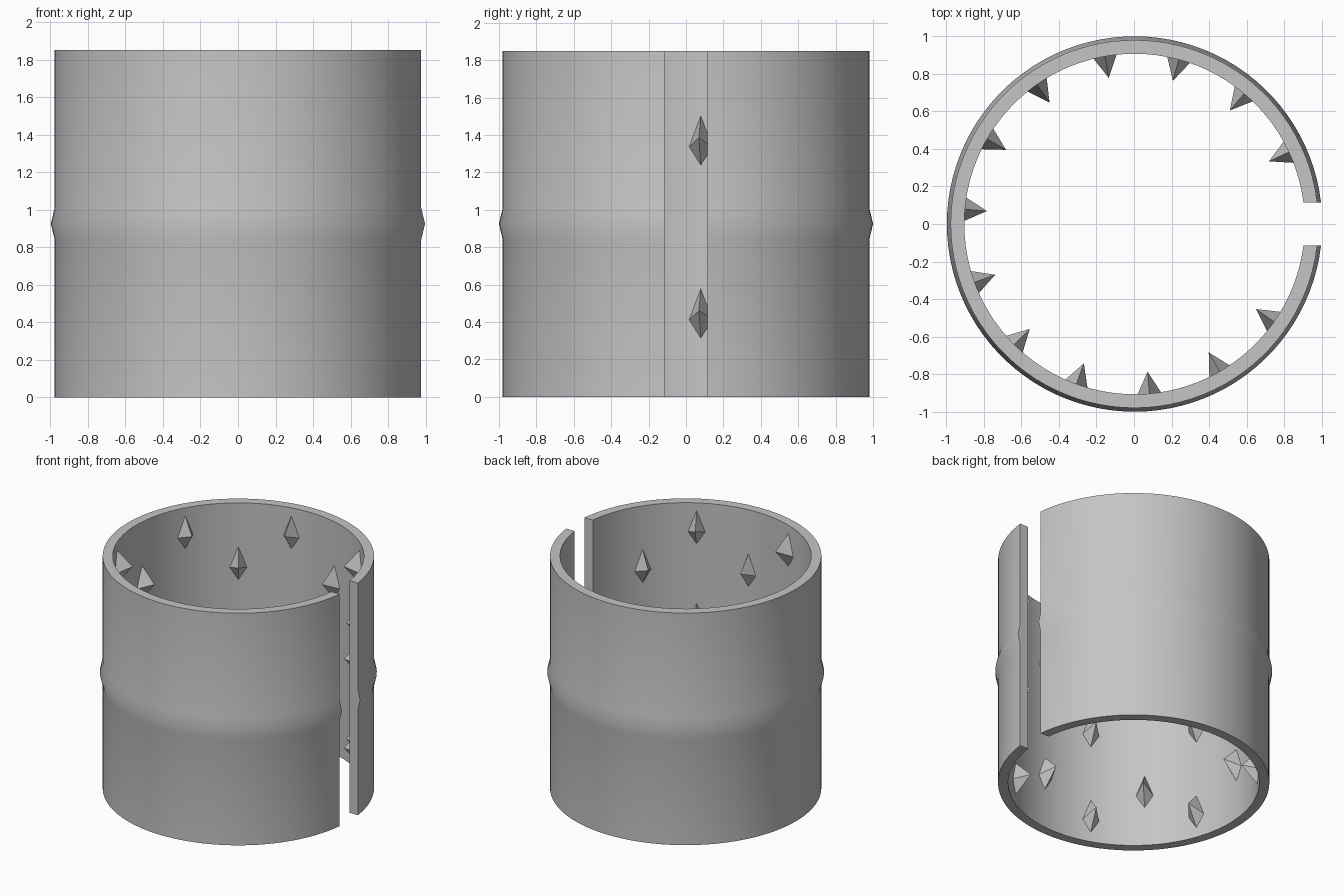
import bpy, bmesh
from math import sin, cos, asin, pi, radians

cube = bpy.data.objects.get("Cube")
if cube:
    bpy.data.objects.remove(cube, do_unlink=True)

HEIGHT = 1.85
MID = HEIGHT / 2
INNER, OUTER, RIDGE = 0.907, 0.98, 1.0
HALF_GAP = 0.115
SHIFT = 0.003          # the slot trims one side, so recentre
SEGMENTS = 96

grey = bpy.data.materials.new("plain grey")
grey.diffuse_color = (0.56, 0.56, 0.56, 1)
grey.use_nodes = True
grey.node_tree.nodes["Principled BSDF"].inputs["Base Color"].default_value = grey.diffuse_color


def finish(bm, name):
    bmesh.ops.recalc_face_normals(bm, faces=bm.faces)
    mesh = bpy.data.meshes.new(name)
    bm.to_mesh(mesh)
    bm.free()
    mesh.materials.append(grey)
    obj = bpy.data.objects.new(name, mesh)
    obj.location.x = SHIFT
    bpy.context.collection.objects.link(obj)
    return obj


# Slotted sleeve: wall section swept round, with parallel slot faces
profile = [(INNER, 0), (OUTER, 0), (OUTER, MID - 0.085), (RIDGE, MID),
           (OUTER, MID + 0.085), (OUTER, HEIGHT), (INNER, HEIGHT)]
bm = bmesh.new()
rings = []
for i in range(SEGMENTS + 1):
    ring = []
    for r, z in profile:
        start = asin(HALF_GAP / r)
        a = start + (2 * pi - 2 * start) * i / SEGMENTS
        ring.append(bm.verts.new((r * cos(a), r * sin(a), z)))
    rings.append(ring)
for a, b in zip(rings, rings[1:]):
    for j in range(len(profile)):
        k = (j + 1) % len(profile)
        bm.faces.new((a[j], a[k], b[k], b[j]))
bm.faces.new(rings[0])
bm.faces.new(rings[-1])
sleeve = finish(bm, "slotted_sleeve")
bpy.context.view_layer.objects.active = sleeve
sleeve.select_set(True)
bpy.ops.object.shade_smooth_by_angle(angle=radians(30))
sleeve.select_set(False)


# Inner spikes: kite-based pyramids pointing at the axis
def add_spike(bm, angle, z):
    def point(r, side, dz):
        return bm.verts.new((r * cos(angle) - side * sin(angle),
                             r * sin(angle) + side * cos(angle), z + dz))
    base = [point(0.91, s, dz) for s, dz in
            ((0, 0.135), (0.065, -0.035), (0, -0.135), (-0.065, -0.035))]
    tip = point(0.79, 0, 0.015)
    bm.faces.new(base)
    for j in range(4):
        bm.faces.new((base[j], base[(j + 1) % 4], tip))


# Columns alternate between two and three spikes
bm = bmesh.new()
for column in range(1, 14):
    heights = (0.445, 1.37) if column % 2 else (0.21, 0.92, 1.655)
    for z in heights:
        add_spike(bm, radians(25 * column), z)
finish(bm, "inner_spikes")
